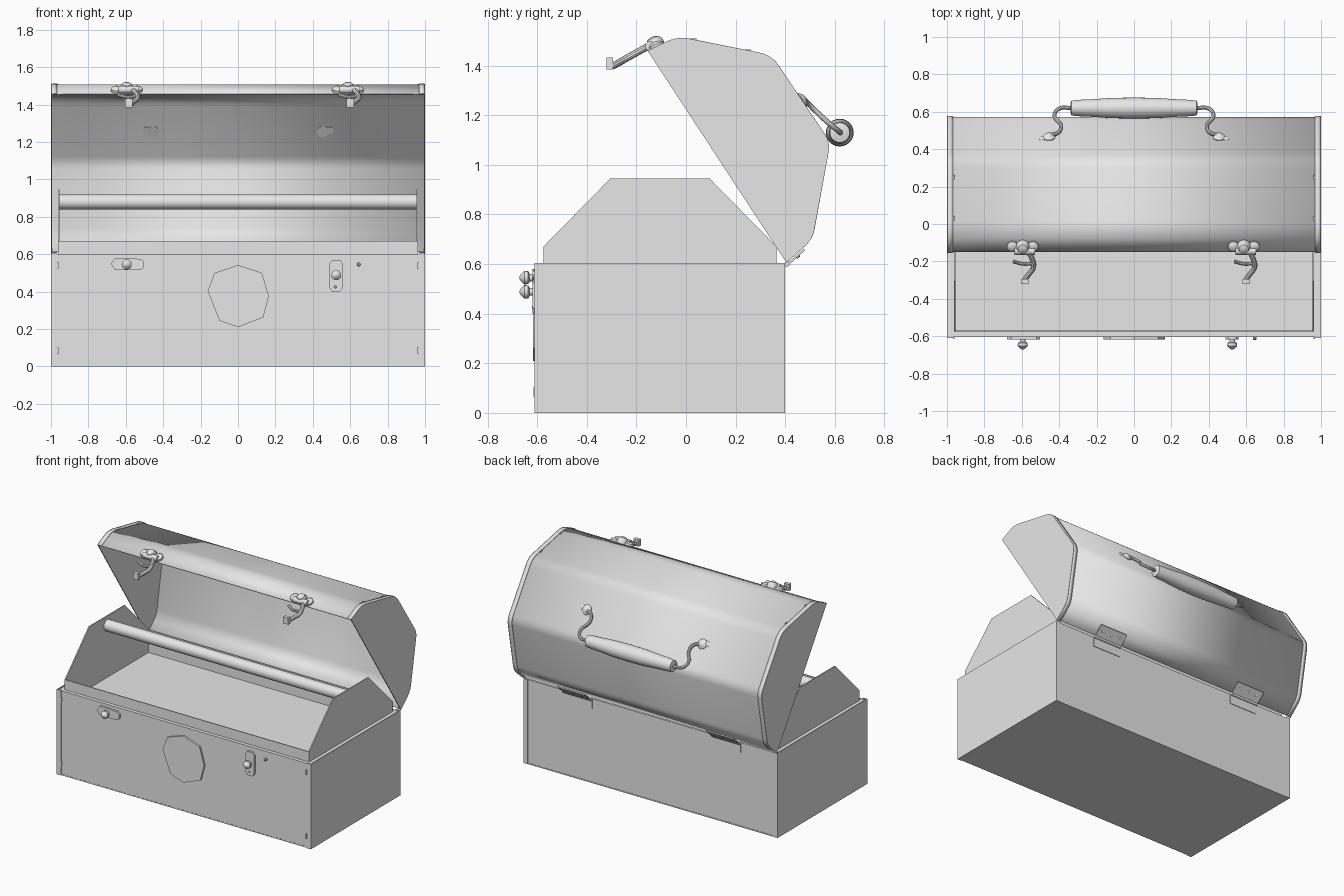
import bpy, bmesh, math
from mathutils import Vector

if "Cube" in bpy.data.objects:
    bpy.data.objects.remove(bpy.data.objects["Cube"])

metal = bpy.data.materials.new("grey_metal")
metal.diffuse_color = (0.8, 0.8, 0.8, 1)
metal.use_nodes = True
metal.node_tree.nodes["Principled BSDF"].inputs["Base Color"].default_value = metal.diffuse_color


def finish(obj, smooth=True):
    obj.data.materials.clear()
    obj.data.materials.append(metal)
    bpy.ops.object.select_all(action='DESELECT')
    obj.select_set(True)
    bpy.context.view_layer.objects.active = obj
    if smooth:
        bpy.ops.object.shade_smooth_by_angle(angle=math.radians(35))
    return obj


def from_bmesh(name, bm, smooth=True):
    bmesh.ops.recalc_face_normals(bm, faces=bm.faces)
    me = bpy.data.meshes.new(name)
    bm.to_mesh(me)
    bm.free()
    obj = bpy.data.objects.new(name, me)
    bpy.context.collection.objects.link(obj)
    return finish(obj, smooth)


def block(name, x0, x1, y0, y1, z0, z1):
    bm = bmesh.new()
    bmesh.ops.create_cube(bm, size=1)
    for v in bm.verts:
        v.co = ((x0 + x1) / 2 + v.co.x * (x1 - x0),
                (y0 + y1) / 2 + v.co.y * (y1 - y0),
                (z0 + z1) / 2 + v.co.z * (z1 - z0))
    return from_bmesh(name, bm, False)


def prism(name, pts, step):
    """Extrude a flat outline of 3D points by a vector."""
    bm = bmesh.new()
    f = bm.faces.new([bm.verts.new(p) for p in pts])
    ext = bmesh.ops.extrude_face_region(bm, geom=[f], use_keep_orig=True)
    vs = [g for g in ext['geom'] if isinstance(g, bmesh.types.BMVert)]
    bmesh.ops.translate(bm, verts=vs, vec=step)
    return from_bmesh(name, bm)


def sheet(name, prof, x0, x1, thick):
    """Bent sheet: open yz profile swept along x, thickened."""
    bm = bmesh.new()
    a = [bm.verts.new((x0, y, z)) for y, z in prof]
    b = [bm.verts.new((x1, y, z)) for y, z in prof]
    for i in range(len(prof) - 1):
        bm.faces.new((a[i], a[i + 1], b[i + 1], b[i]))
    obj = from_bmesh(name, bm)
    mod = obj.modifiers.new("thickness", 'SOLIDIFY')
    mod.thickness = thick
    mod.offset = 0
    return obj


def lathe(name, prof, origin, axis, n=20):
    """Revolve (radius, height) pairs around an axis."""
    q = Vector(axis).to_track_quat('Z', 'Y')
    bm = bmesh.new()
    rings = []
    for r, h in prof:
        rings.append([bm.verts.new(Vector(origin) + q @ Vector(
            (r * math.cos(2 * math.pi * k / n), r * math.sin(2 * math.pi * k / n), h)))
            for k in range(n)])
    for a, b in zip(rings, rings[1:]):
        for k in range(n):
            bm.faces.new((a[k], a[(k + 1) % n], b[(k + 1) % n], b[k]))
    bm.faces.new(rings[0])
    bm.faces.new(rings[-1])
    return from_bmesh(name, bm)


def wire(name, pts, radius):
    cu = bpy.data.curves.new(name, 'CURVE')
    cu.dimensions = '3D'
    cu.bevel_depth = radius
    cu.bevel_resolution = 3
    cu.resolution_u = 6
    cu.use_fill_caps = True
    sp = cu.splines.new('BEZIER')
    sp.bezier_points.add(len(pts) - 1)
    for bp, p in zip(sp.bezier_points, pts):
        bp.co = p
        bp.handle_left_type = bp.handle_right_type = 'AUTO'
    obj = bpy.data.objects.new(name, cu)
    bpy.context.collection.objects.link(obj)
    bpy.ops.object.select_all(action='DESELECT')
    obj.select_set(True)
    bpy.context.view_layer.objects.active = obj
    bpy.ops.object.convert(target='MESH')
    return finish(bpy.context.object)


def rounded(pts, cuts, n=5):
    """Round the inner corners of an open profile."""
    pts = [Vector(p) for p in pts]
    out = [pts[0]]
    for i in range(1, len(pts) - 1):
        p, c = pts[i], cuts[i - 1]
        a = p + (pts[i - 1] - p).normalized() * c
        b = p + (pts[i + 1] - p).normalized() * c
        for k in range(n + 1):
            t = k / n
            out.append(a * (1 - t) ** 2 + p * 2 * t * (1 - t) + b * t * t)
    return out + [pts[-1]]


# Lower box: bottom, walls, folded corner flanges, top ledge
block("box_bottom", -1, 1, -0.605, 0.398, 0, 0.008)
block("box_front", -0.995, 0.995, -0.604, -0.597, 0, 0.60)
block("box_back", -0.995, 0.995, 0.389, 0.396, 0, 0.60)
for s, side in ((-1, "left"), (1, "right")):
    xa, xb = sorted((s * 0.993, s))
    block(f"box_end_{side}", xa, xb, -0.61, 0.40, 0, 0.605)
    xa, xb = sorted((s * 0.968, s))
    block(f"box_front_flange_{side}", xa, xb, -0.61, -0.604, 0, 0.605)
    block(f"box_back_flange_{side}", xa, xb, 0.395, 0.40, 0, 0.605)
    xa, xb = sorted((s * 0.955, s * 0.995))
    block(f"end_ledge_{side}", xa, xb, -0.60, 0.392, 0.592, 0.598)
for name, ya, yb in (("front", -0.60, -0.572), ("back", 0.355, 0.392)):
    block(f"{name}_ledge", -0.98, 0.98, ya, yb, 0.592, 0.598)

# Lift-out tray with tall end plates and a carrying bar
tray_end = [(-0.575, 0.50), (-0.575, 0.67), (-0.305, 0.945),
            (0.095, 0.945), (0.365, 0.67), (0.365, 0.50)]
for x, side in ((-0.963, "left"), (0.955, "right")):
    prism(f"tray_end_{side}", [(x, y, z) for y, z in tray_end], (0.008, 0, 0))
block("tray_front", -0.96, 0.96, -0.575, -0.568, 0.50, 0.67)
block("tray_back", -0.96, 0.96, 0.358, 0.365, 0.50, 0.67)
block("tray_floor", -0.96, 0.96, -0.575, 0.365, 0.50, 0.508)
lathe("tray_bar", [(0.04, 0), (0.04, 1.91)], (-0.955, -0.105, 0.88), (1, 0, 0), 24)

# Open lid: bent sheet, end plates, folded end rims
bends = [(0.405, 0.605), (0.51, 0.70), (0.582, 1.09), (0.345, 1.443),
         (-0.035, 1.518), (-0.155, 1.46)]
lid = rounded(bends, (0.04, 0.04, 0.05, 0.05))
mid = Vector((0.25, 1.15))
inner = [p + (mid - p).normalized() * 0.008 for p in lid]
sheet("lid_shell", inner, -0.995, 0.995, 0.006)
for s, side in ((-1, "left"), (1, "right")):
    prism(f"lid_end_{side}", [(s * 0.994, p.x, p.y) for p in lid], (s * 0.006, 0, 0))
    sheet(f"lid_rim_{side}", [p + (mid - p).normalized() * 0.003 for p in lid],
          s * 0.968, s * 0.998, 0.006)

# Carrying handle: turned grip, wire arms, feet on the lid
lathe("handle_grip", [(0.022, -0.34), (0.04, -0.335), (0.044, -0.29), (0.046, -0.24),
                      (0.054, -0.12), (0.056, 0), (0.054, 0.12), (0.046, 0.24),
                      (0.044, 0.29), (0.04, 0.335), (0.022, 0.34)],
      (0, 0.62, 1.13), (1, 0, 0), 24)
back_n = Vector((0, 0.83, 0.557))
for s, side in ((-1, "left"), (1, "right")):
    wire(f"handle_arm_{side}",
         [(s * x, y, z) for x, y, z in ((0.33, 0.62, 1.13), (0.40, 0.617, 1.135),
          (0.425, 0.58, 1.165), (0.39, 0.525, 1.215), (0.405, 0.49, 1.25),
          (0.45, 0.475, 1.262))], 0.011)
    lathe(f"handle_foot_{side}", [(0.034, 0), (0.034, 0.012), (0.02, 0.024), (0.008, 0.03)],
          (s * 0.455, 0.458, 1.255), back_n)
    lathe(f"handle_foot_tab_{side}", [(0.02, 0), (0.02, 0.01), (0.01, 0.016)],
          (s * 0.49, 0.452, 1.262), back_n)

# Lid latches: lobed base and curved hook, same handedness on both sides
lip_n = (0, -0.40, 0.92)
for cx, side in ((-0.595, "left"), (0.587, "right")):
    for dx, r, h in ((-0.055, 0.03, 0.016), (0, 0.036, 0.035), (0.055, 0.03, 0.016)):
        lathe(f"latch_base_{side}", [(r, -0.01), (r, h * 0.5), (r * 0.7, h), (r * 0.2, h * 1.2)],
              (cx + dx, -0.12, 1.478), lip_n, 16)
    lathe(f"latch_pivot_{side}", [(0.02, -0.055), (0.02, 0.055)],
          (cx + 0.01, -0.145, 1.48), (1, 0, 0), 12)
    wire(f"latch_hook_{side}", [(cx + 0.025, -0.14, 1.485), (cx + 0.05, -0.185, 1.46),
         (cx + 0.058, -0.23, 1.435), (cx + 0.035, -0.265, 1.415),
         (cx + 0.012, -0.295, 1.398)], 0.014)
    block(f"latch_tip_{side}", cx - 0.008, cx + 0.032, -0.32, -0.295, 1.385, 1.432)
    wire(f"latch_finger_{side}", [(cx - 0.05, -0.20, 1.455), (cx, -0.213, 1.44),
         (cx + 0.058, -0.21, 1.447)], 0.010)

# Catch plates and knobs on the front
plate_h = [(-0.68, 0.548), (-0.655, 0.58), (-0.52, 0.575), (-0.503, 0.56),
           (-0.503, 0.53), (-0.52, 0.515), (-0.655, 0.515)]
plate_v = [(0.49, 0.42), (0.505, 0.40), (0.545, 0.40), (0.56, 0.42),
           (0.56, 0.55), (0.545, 0.57), (0.505, 0.57), (0.49, 0.55)]
for name, pts in (("catch_plate_left", plate_h), ("catch_plate_right", plate_v)):
    prism(name, [(x, -0.602, z) for x, z in pts], (0, -0.016, 0))
for side, x, z in (("left", -0.595, 0.545), ("right", 0.525, 0.488)):
    lathe(f"catch_knob_{side}", [(0.015, 0), (0.015, 0.018), (0.026, 0.024),
                                 (0.027, 0.04), (0.014, 0.054), (0.003, 0.06)],
          (x, -0.612, z), (0, -1, 0), 16)

# Front badge disc
disc = [(0, 0.542), (0.128, 0.5), (0.165, 0.375), (0.135, 0.262), (0, 0.21),
        (-0.10, 0.245), (-0.162, 0.405), (-0.125, 0.5)]
prism("front_disc", [(x, -0.602, z) for x, z in disc], (0, -0.015, 0))

# Rivets
for x, z in ((0.52, 0.425), (0.645, 0.545)):
    lathe("front_rivet", [(0.01, 0), (0.01, 0.014), (0.005, 0.018)], (x, -0.602, z), (0, -1, 0), 10)
for x in (-0.965, 0.965):
    for z in (0.085, 0.54):
        block("corner_rivet", x - 0.004, x + 0.004, -0.614, -0.60, z - 0.018, z + 0.018)
    for y, z in ((0.03, 1.503), (0.25, 1.459)):
        block("lid_rivet", x - 0.004, x + 0.004, y - 0.012, y + 0.012, z - 0.006, z + 0.006)

# Hinges: barrel, lid leaf and box leaf
for x, side in ((-0.60, "left"), (0.57, "right")):
    lathe(f"hinge_barrel_{side}", [(0.011, -0.11), (0.011, 0.11)], (x, 0.408, 0.60), (1, 0, 0), 12)
    prism(f"hinge_lid_leaf_{side}", [(x - 0.11, 0.41, 0.603), (x + 0.11, 0.41, 0.603),
          (x + 0.11, 0.475, 0.662), (x - 0.11, 0.475, 0.662)], (0.0, 0.005, -0.006))
    block(f"hinge_box_leaf_{side}", x - 0.11, x + 0.11, 0.395, 0.400, 0.53, 0.60)
    for dx in (-0.07, 0, 0.07):
        lathe("hinge_rivet", [(0.01, 0), (0.01, 0.009), (0.005, 0.012)],
              (x + dx, 0.447, 0.635), (0, 0.67, -0.74), 10)
